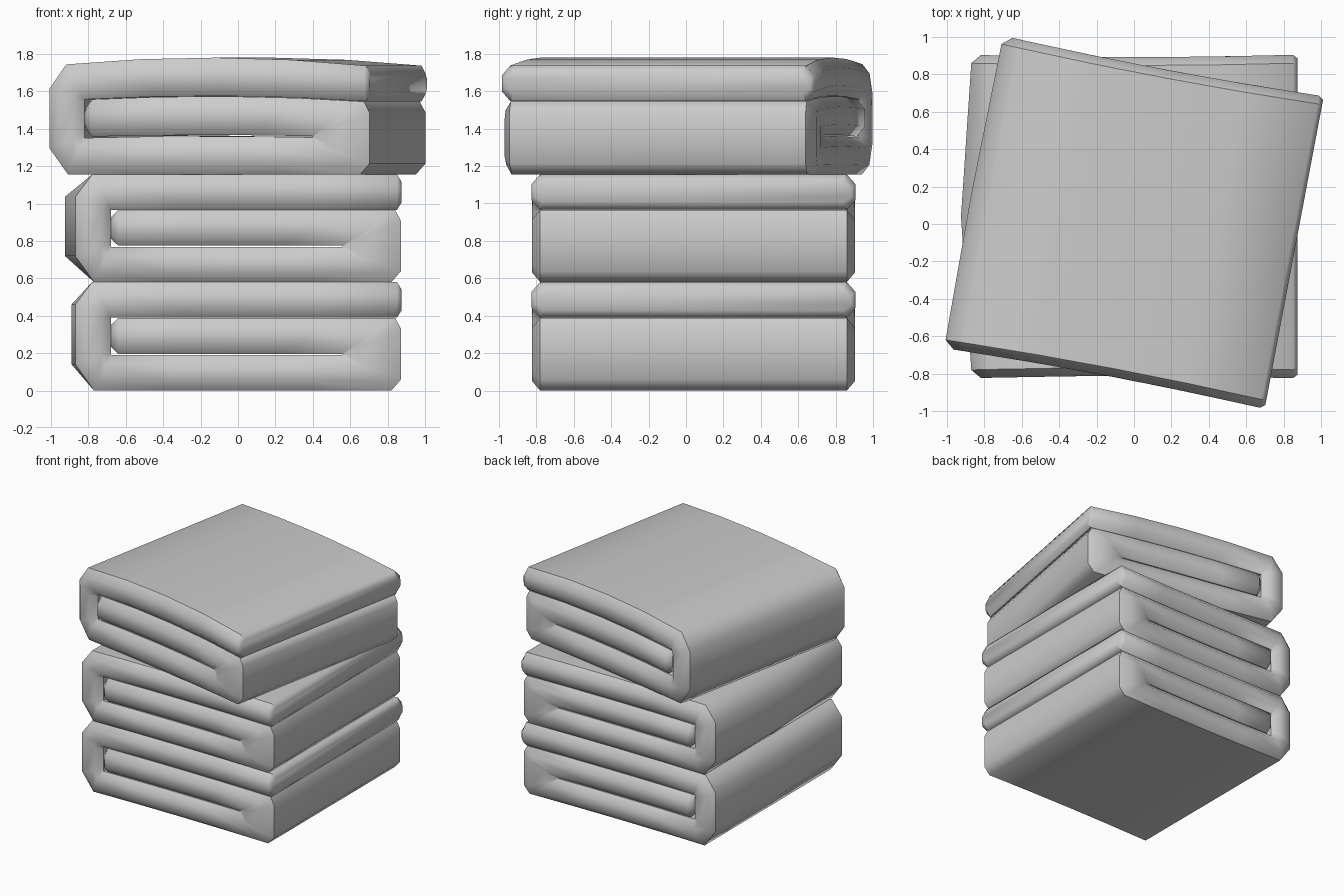
import bpy, bmesh, math
from mathutils import Vector, Matrix

if "Cube" in bpy.data.objects:
    bpy.data.objects.remove(bpy.data.objects["Cube"])

# Fold cross-section: pairs (outer x, z, inner x, z) following the strip
# from its free top end, round the left, along the bottom and back inside.
FOLD = [
    (0.85, 0.58, 0.85, 0.39),
    (-0.78, 0.58, -0.68, 0.39),
    (-0.87, 0.46, -0.68, 0.37),
    (-0.87, 0.14, -0.68, 0.21),
    (-0.77, 0.00, -0.68, 0.19),
    (0.82, 0.00, 0.56, 0.19),
    (0.872, 0.06, 0.56, 0.192),
    (0.872, 0.33, 0.56, 0.194),
    (0.84, 0.388, 0.56, 0.196),
    (-0.64, 0.388, -0.64, 0.196),
]
CHAMFER = 0.045


def subdivided(pairs):
    """Split the long runs so that they can bow gently."""
    out = []
    for a, b in zip(pairs, pairs[1:]):
        n = 4 if abs(a[0] - b[0]) > 0.5 else 1
        for k in range(n):
            out.append(tuple(p + (q - p) * k / n for p, q in zip(a, b)))
    return out + [pairs[-1]]


def towel(name, z0, y0, y1, bulge, crown, bow, height=0.58, turn=0, shift=(0, 0)):
    # rounded ends of the strip get one narrower section each
    stations = [((0.875, 0.54, 0.875, 0.43), 0.02)]
    stations += [(p, 0.0) for p in subdivided(FOLD)]
    stations += [((-0.68, 0.35, -0.68, 0.235), CHAMFER)]
    mid = (y0 + y1) / 2

    bm = bmesh.new()
    rings = []
    for (ox, oz, ix, iz), inset in stations:
        o, i = Vector((ox, oz)), Vector((ix, iz))
        f, g = o.lerp(i, 0.27), o.lerp(i, 0.73)
        a, b = y0 + inset, y1 - inset
        swell = Vector((-bulge if ox < -0.8 else 0, 0))
        section = [(o, a + CHAMFER), (o + swell, mid), (o, b - CHAMFER), (f, b), (g, b),
                   (i, b - CHAMFER), (i, mid), (i, a + CHAMFER), (g, a), (f, a)]
        ring = []
        for p, y in section:
            w = max(0.0, 1 - (p.x / 0.87) ** 2)
            z = p.y * height / 0.58 + crown * w * p.y / 0.58
            y = mid + (y - mid) * (1 - bow * w)
            ring.append(bm.verts.new((p.x, y, z)))
        rings.append(ring)

    n = len(rings[0])
    for r, s in zip(rings, rings[1:]):
        for k in range(n):
            bm.faces.new((r[k], r[(k + 1) % n], s[(k + 1) % n], s[k]))
        # crisp crease where the flat sides meet the rounded rim
        for k in (0, 2, 5, 7):
            bm.edges.get((r[k], s[k])).smooth = False
    bm.faces.new(rings[0])
    bm.faces.new(rings[-1])

    bmesh.ops.remove_doubles(bm, verts=bm.verts, dist=0.0005)
    bmesh.ops.recalc_face_normals(bm, faces=bm.faces)
    for face in bm.faces:
        face.smooth = True
    for e in bm.edges:
        if len(e.link_faces) == 2 and e.calc_face_angle(0) > math.radians(60):
            e.smooth = False
    bm.transform(Matrix.Translation((shift[0], shift[1], z0))
                 @ Matrix.Rotation(math.radians(turn), 4, 'Z'))
    mesh = bpy.data.meshes.new(name)
    bm.to_mesh(mesh)
    bm.free()
    obj = bpy.data.objects.new(name, mesh)
    bpy.context.collection.objects.link(obj)
    return obj


# Stack of three folded towels, the top one turned
towel("bottom_towel", 0.0, -0.825, 0.905, bulge=0.02, crown=0.0, bow=0.015)
towel("middle_towel", 0.58, -0.825, 0.905, bulge=0.055, crown=0.0, bow=0.015, height=0.575)
towel("top_towel", 1.155, -0.84, 0.86, bulge=0.01, crown=0.045, bow=0.02,
      turn=-10.7, shift=(-0.005, 0.0))
